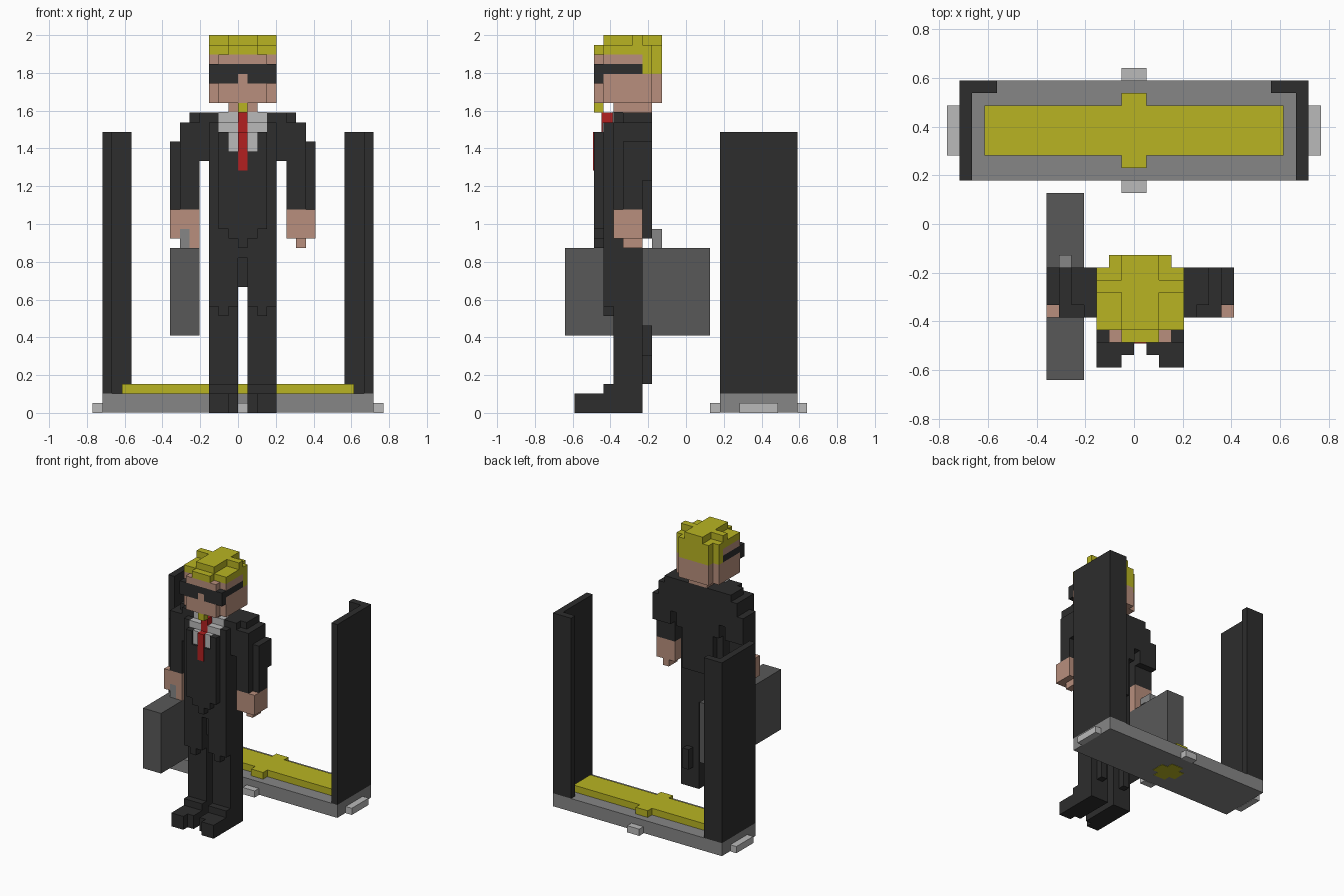
import bpy
import bmesh

U = 2 / 39          # edge of one building block
MID_Y = 12.5        # depth centre in blocks

cube = bpy.data.objects.get("Cube")
if cube:
    bpy.data.objects.remove(cube, do_unlink=True)


def material(name, r, g, b):
    def linear(c):
        c /= 255
        return c / 12.92 if c <= 0.04045 else ((c + 0.055) / 1.055) ** 2.4
    colour = (linear(r), linear(g), linear(b), 1)
    mat = bpy.data.materials.new(name)
    mat.use_nodes = True
    mat.diffuse_color = colour
    shader = next(n for n in mat.node_tree.nodes if n.type == "BSDF_PRINCIPLED")
    shader.inputs["Base Color"].default_value = colour
    shader.inputs["Roughness"].default_value = 0.9
    return mat


BLACK = material("charcoal black", 45, 45, 45)
SKIN = material("skin", 184, 143, 125)
YELLOW = material("yellow", 184, 180, 34)
RED = material("red", 178, 32, 32)
WHITE = material("shirt white", 186, 186, 186)
GREY = material("mid grey", 134, 134, 134)
CASE = material("case grey", 89, 89, 89)


def part(name, mat, *boxes):
    """One object from blocks given as (x range, y range, z range)."""
    bm = bmesh.new()
    for xs, ys, zs in boxes:
        made = bmesh.ops.create_cube(bm, size=1)["verts"]
        for v in made:
            v.co = (xs[v.co.x > 0] * U,
                    (ys[v.co.y > 0] - MID_Y) * U,
                    zs[v.co.z > 0] * U)
    mesh = bpy.data.meshes.new(name)
    bm.to_mesh(mesh)
    bm.free()
    mesh.materials.append(mat)
    obj = bpy.data.objects.new(name, mesh)
    bpy.context.collection.objects.link(obj)
    return obj


def mirrored(boxes, total):
    return [((total - xs[1], total - xs[0]), ys, zs) for xs, ys, zs in boxes]


def pair(name, mat, boxes, total):
    """Left part as given, right part mirrored (x becomes total - x)."""
    part("left_" + name, mat, *boxes)
    part("right_" + name, mat, *mirrored(boxes, total))


# Gate platform with its mat, feet and underside cross
part("gate_platform", GREY, ((-14, 14), (16, 24), (0.06, 2)))
part("gate_mat", YELLOW,
     ((-12, 12), (18, 22), (2, 3)), ((-1, 1), (17, 23), (2, 3)))
part("underside_cross", YELLOW,
     ((-2, 2), (19, 21), (0, 0.1)), ((-1, 1), (18, 22), (0, 0.1)))
pair("platform_tab", WHITE, [((14, 15), (18, 22), (0, 1))], 0)
part("front_platform_tab", WHITE, ((-1, 1), (15, 16), (0, 1)))
part("back_platform_tab", WHITE, ((-1, 1), (24, 25), (0, 1)))

# Gate posts
pair("gate_post", BLACK,
     [((13, 14), (16, 24), (2, 29)), ((11, 13), (23, 24), (2, 29))], 0)

# Legs and shoes
pair("shoe", BLACK, [
    ((1, 4), (2, 8), (0, 2)), ((2, 4), (1, 2), (0, 2)),
    ((1, 4), (4, 8), (2, 3))], 1)
pair("leg", BLACK, [
    ((1, 4), (5, 8), (3, 17)), ((1, 4), (4, 5), (11, 17)),
    ((2, 3), (4, 5), (10, 11))], 1)
part("left_calf_fold", BLACK, ((2, 3), (8, 9), (3, 6)))
part("right_calf_fold", BLACK, ((-2, -1), (8, 9), (3, 9)))

# Jacket
part("jacket", BLACK,
     ((0, 1), (5, 8), (13, 17)),
     ((-3, 4), (4, 8), (16, 30)),
     ((-3, 4), (5, 9), (30, 31)),
     ((-3, 4), (8, 9), (24, 30)),
     ((-2, 3), (8, 9), (18, 24)))
part("jacket_front", BLACK,
     ((-2, 3), (3, 4), (19, 27)),
     ((-1, 2), (3, 4), (18, 19)),
     ((0, 1), (3, 4), (17, 18)))
pair("lapel", BLACK, [((2, 3), (3, 4), (27, 29))], 1)

# Shirt and tie
part("shirt", WHITE,
     ((-1, 2), (3.3, 4), (27, 29)),
     ((-2, 3), (3.9, 5), (29, 30)),
     ((-2, 3), (4.9, 6), (30, 31.05)))
part("tie", RED,
     ((0, 1), (2.9, 4), (25, 29)),
     ((0, 1), (3.8, 5), (29, 31)))

# Sleeves and shoulders
pair("sleeve", BLACK, [
    ((5, 7), (5, 8), (21, 28)), ((7, 8), (6, 8), (21, 28)),
    ((5, 8), (8, 9), (24, 28)), ((4, 5), (5, 9), (26, 31)),
    ((5, 7), (5, 9), (28, 30)), ((5, 6), (6, 9), (30, 31))], 1)

# Hands
part("left_hand", SKIN,
     ((5, 8), (5, 8), (18, 21)), ((6, 7), (6, 8), (17, 18)))
part("right_hand", SKIN,
     ((-7, -4), (5, 8), (19, 21)), ((-7, -6), (5, 8), (18, 19)),
     ((-5, -4), (5, 8), (17, 19)))

# Briefcase
part("briefcase", CASE, ((-7, -4), (0, 15), (8, 17)))
part("briefcase_handle", GREY,
     ((-6, -5), (5, 6), (17, 19)), ((-6, -5), (9, 10), (17, 19)),
     ((-6, -5), (6, 9), (18, 19)))

# Head
part("neck", SKIN, ((-1, 2), (5, 9), (31, 32)))
part("head", SKIN,
     ((-3, 4), (4, 9), (32, 35)), ((-2, 3), (3, 4), (32, 34)),
     ((-2, 3), (9, 10), (32, 35)), ((0, 1), (3, 4), (34, 35)),
     ((-3, 4), (4, 8), (36, 37)), ((-2, 3), (3, 4), (36, 37)))
part("goatee", YELLOW, ((0, 1), (3, 4), (31, 32)))
part("sunglasses", BLACK,
     ((-3, 4), (3, 8), (35, 36)),
     ((-3, 0), (3, 4), (34, 35)), ((1, 4), (3, 4), (34, 35)))

# Hair, with a raised cross on top
part("hair", YELLOW,
     ((-3, 4), (8, 9), (35, 37)), ((-2, 3), (9, 10), (35, 38)),
     ((-3, 4), (4, 9), (37, 38)), ((-1, 2), (3, 4), (37, 38)),
     ((-1, 2), (4, 10), (38, 39)), ((-3, 4), (7, 8), (38, 39)))
